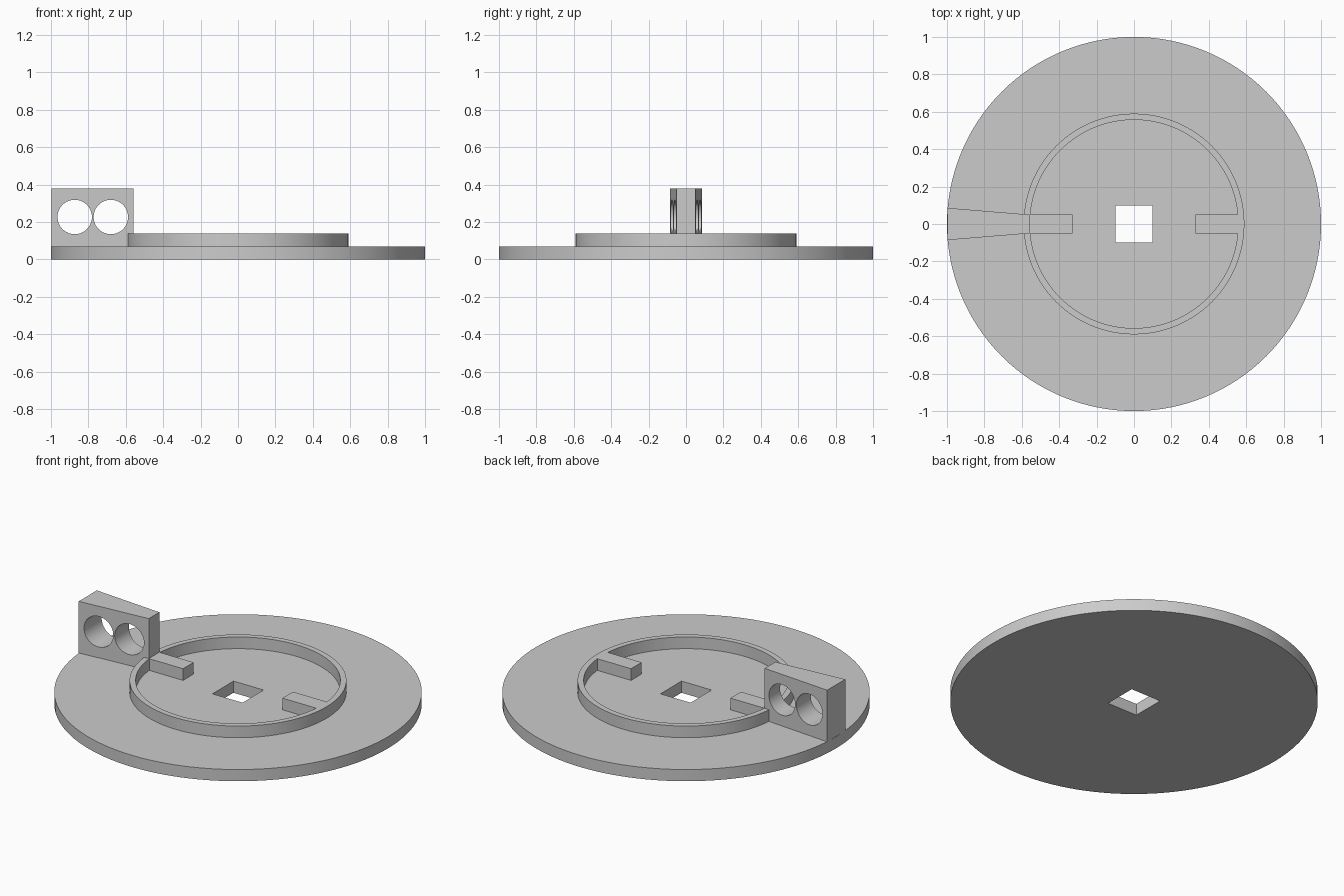
import bpy, bmesh, math
from mathutils import Matrix

cube = bpy.data.objects.get("Cube")
if cube:
    bpy.data.objects.remove(cube, do_unlink=True)

BASE_TOP, RING_TOP, HANDLE_TOP = 0.07, 0.14, 0.38
RING_IN, RING_OUT, SIDES = 0.557, 0.59, 128

grey = bpy.data.materials.new("plain grey")
grey.use_nodes = True
grey.diffuse_color = (0.6, 0.6, 0.6, 1)
grey.node_tree.nodes["Principled BSDF"].inputs["Base Color"].default_value = (0.6, 0.6, 0.6, 1)


def finish(name, bm):
    bmesh.ops.recalc_face_normals(bm, faces=bm.faces[:])
    mesh = bpy.data.meshes.new(name)
    bm.to_mesh(mesh)
    bm.free()
    mesh.materials.append(grey)
    obj = bpy.data.objects.new(name, mesh)
    bpy.context.collection.objects.link(obj)
    return obj


def prism(name, outline, z0, z1):
    """Extrude a flat xy outline from z0 to z1."""
    bm = bmesh.new()
    face = bm.faces.new([bm.verts.new((x, y, z0)) for x, y in outline])
    top = bmesh.ops.extrude_face_region(bm, geom=[face])["geom"]
    verts = [v for v in top if isinstance(v, bmesh.types.BMVert)]
    bmesh.ops.translate(bm, verts=verts, vec=(0, 0, z1 - z0))
    return finish(name, bm)


def block(name, x0, x1, half, z0, z1):
    return prism(name, [(x0, -half), (x1, -half), (x1, half), (x0, half)], z0, z1)


def circle(radius):
    steps = [math.tau * i / SIDES for i in range(SIDES)]
    return [(radius * math.cos(a), radius * math.sin(a)) for a in steps]


def activate(obj):
    bpy.ops.object.select_all(action='DESELECT')
    obj.select_set(True)
    bpy.context.view_layer.objects.active = obj


def cut(obj, cutter):
    mod = obj.modifiers.new("cut", 'BOOLEAN')
    mod.operation, mod.solver, mod.object = 'DIFFERENCE', 'EXACT', cutter
    activate(obj)
    bpy.ops.object.modifier_apply(modifier=mod.name)
    bpy.data.objects.remove(cutter, do_unlink=True)


def smooth(obj):
    activate(obj)
    bpy.ops.object.shade_smooth_by_angle(angle=math.radians(30))


# Round base with a square hole through the centre
base = prism("base_disc", circle(1), 0, BASE_TOP)
cut(base, block("hole_cutter", -0.1, 0.1, 0.1, -0.1, 0.2))
smooth(base)

# Raised ring
bm = bmesh.new()
profile = [(RING_IN, BASE_TOP), (RING_OUT, BASE_TOP), (RING_OUT, RING_TOP), (RING_IN, RING_TOP)]
pts = [bm.verts.new((r, 0, z)) for r, z in profile]
edges = [bm.edges.new((pts[i], pts[(i + 1) % 4])) for i in range(4)]
bmesh.ops.spin(bm, geom=pts + edges, cent=(0, 0, 0), axis=(0, 0, 1),
               angle=math.tau, steps=SIDES, use_duplicate=False)
bmesh.ops.remove_doubles(bm, verts=bm.verts[:], dist=0.0001)
smooth(finish("raised_ring", bm))

# Two tabs pointing inwards from the ring
for name, side in (("left_tab", 1), ("right_tab", -1)):
    x0, x1 = sorted((side * 0.33, side * RING_IN))
    block(name, x0, x1, 0.05, BASE_TOP, RING_TOP)

# Tapered upright handle with two round holes
handle = prism("handle", [(-0.998, -0.086), (-0.558, -0.05), (-0.558, 0.05), (-0.998, 0.086)],
               BASE_TOP, HANDLE_TOP)
for x in (-0.873, -0.68):
    bm = bmesh.new()
    place = Matrix.Translation((x, 0, 0.227)) @ Matrix.Rotation(math.pi / 2, 4, 'X')
    bmesh.ops.create_cone(bm, cap_ends=True, segments=64, radius1=0.092, radius2=0.092,
                          depth=0.4, matrix=place)
    cut(handle, finish("round_cutter", bm))
smooth(handle)
